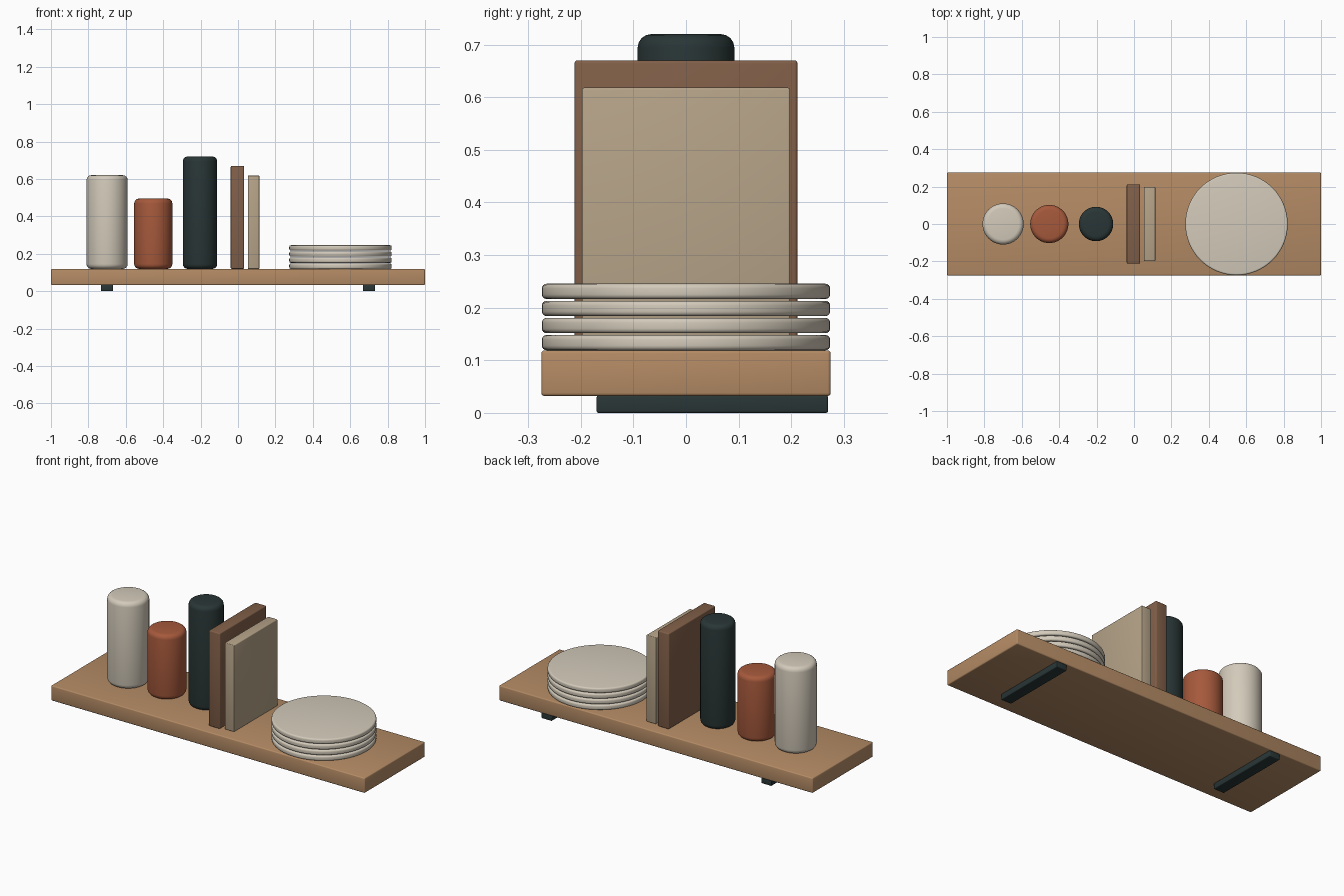
import bpy
import math

cube = bpy.data.objects.get("Cube")
if cube:
    bpy.data.objects.remove(cube, do_unlink=True)


def material(name, colour):
    mat = bpy.data.materials.new(name)
    mat.use_nodes = True
    rgba = (*colour, 1.0)
    mat.diffuse_color = rgba
    mat.node_tree.nodes["Principled BSDF"].inputs["Base Color"].default_value = rgba
    return mat


OAK = material("oak", (0.46, 0.26, 0.13))
WALNUT = material("walnut", (0.22, 0.115, 0.065))
LINEN = material("linen", (0.47, 0.37, 0.25))
CREAM = material("cream ceramic", (0.65, 0.59, 0.49))
TERRACOTTA = material("terracotta", (0.38, 0.10, 0.045))
CHARCOAL = material("charcoal", (0.022, 0.036, 0.036))


def finish(name, mat, bevel, segments):
    """Name, colour, round the edges and smooth the active object."""
    obj = bpy.context.object
    obj.name = obj.data.name = name
    obj.data.materials.append(mat)
    mod = obj.modifiers.new("Rounded edges", "BEVEL")
    mod.width = bevel
    mod.segments = segments
    mod.limit_method = "ANGLE"
    mod.angle_limit = math.radians(40)
    bpy.ops.object.modifier_apply(modifier=mod.name)
    bpy.ops.object.shade_smooth_by_angle(angle=math.radians(35))
    return obj


def box(name, mat, x, y, z, bevel):
    """Box from (min, max) ranges on each axis."""
    spans = (x, y, z)
    bpy.ops.mesh.primitive_cube_add(size=1, location=[(a + b) / 2 for a, b in spans])
    bpy.context.object.scale = [b - a for a, b in spans]
    bpy.ops.object.transform_apply(location=False, rotation=False, scale=True)
    return finish(name, mat, bevel, 3)


def cylinder(name, mat, x, radius, bottom, top, bevel):
    bpy.ops.mesh.primitive_cylinder_add(
        vertices=64, radius=radius, depth=top - bottom, location=(x, 0, (bottom + top) / 2))
    return finish(name, mat, bevel, 4)


SHELF_TOP = 0.119

# Shelf board and its two support rails
box("shelf_board", OAK, (-1, 1), (-0.275, 0.275), (0.032, SHELF_TOP), 0.006)
for side, x in (("right", -0.7), ("left", 0.7)):
    box(f"{side}_support_rail", CHARCOAL, (x - 0.033, x + 0.033), (-0.17, 0.27), (0, 0.033), 0.004)

# Canisters
cylinder("tall_cream_canister", CREAM, -0.7, 0.11, SHELF_TOP, 0.62, 0.026)
cylinder("short_terracotta_canister", TERRACOTTA, -0.453, 0.102, SHELF_TOP, 0.495, 0.026)
cylinder("tall_charcoal_canister", CHARCOAL, -0.203, 0.092, SHELF_TOP, 0.72, 0.026)

# Upright boards
box("walnut_board", WALNUT, (-0.039, 0.033), (-0.212, 0.212), (SHELF_TOP, 0.67), 0.006)
box("linen_board", LINEN, (0.053, 0.114), (-0.198, 0.198), (SHELF_TOP, 0.618), 0.004)

# Stack of plates
for i in range(4):
    bottom = SHELF_TOP + i * 0.0325
    cylinder(f"plate_{i + 1}", CREAM, 0.548, 0.274, bottom, bottom + 0.029, 0.009)
